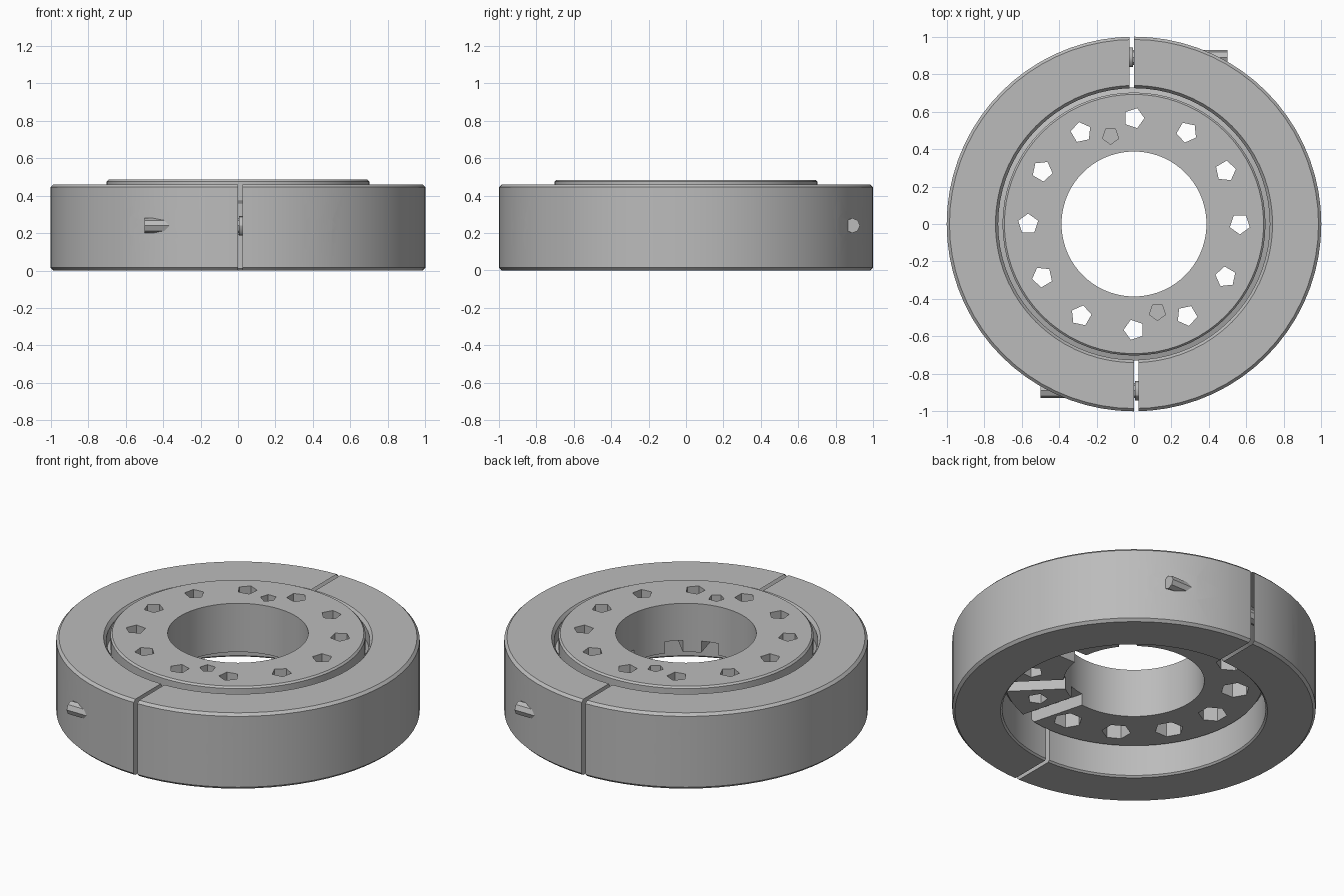
import bpy, bmesh
from math import cos, sin, pi, radians
from mathutils import Matrix, Vector

if "Cube" in bpy.data.objects:
    bpy.data.objects.remove(bpy.data.objects["Cube"])

metal = bpy.data.materials.new("plain_grey_metal")
metal.use_nodes = True
metal.diffuse_color = (0.5, 0.5, 0.5, 1)
metal.node_tree.nodes["Principled BSDF"].inputs["Base Color"].default_value = (0.5, 0.5, 0.5, 1)


def make_object(name, bm):
    bmesh.ops.recalc_face_normals(bm, faces=bm.faces)
    mesh = bpy.data.meshes.new(name)
    bm.to_mesh(mesh)
    bm.free()
    obj = bpy.data.objects.new(name, mesh)
    bpy.context.collection.objects.link(obj)
    return obj


def lathe(name, profile, steps=72, matrix=Matrix()):
    """Spin a closed (radius, height) loop into a solid ring."""
    bm = bmesh.new()
    loops = [[bm.verts.new((r * cos(2 * pi * i / steps), r * sin(2 * pi * i / steps), z))
              for r, z in profile] for i in range(steps)]
    n = len(profile)
    for i in range(steps):
        a, b = loops[i], loops[(i + 1) % steps]
        for j in range(n):
            k = (j + 1) % n
            bm.faces.new((a[j], b[j], b[k], a[k]))
    bm.transform(matrix)
    return make_object(name, bm)


def box(low, high, turn=0):
    bm = bmesh.new()
    low, high = Vector(low), Vector(high)
    bmesh.ops.create_cube(bm, size=1)
    bm.transform(Matrix.Rotation(turn, 4, "Z") @ Matrix.Translation((low + high) / 2)
                 @ Matrix.Diagonal((*(high - low), 1)))
    return make_object("cutter", bm)


def prism(radius, start, end, sides, turn=0):
    """Solid rod between two points."""
    start, end = Vector(start), Vector(end)
    axis = end - start
    bm = bmesh.new()
    bmesh.ops.create_cone(bm, cap_ends=True, segments=sides, radius1=radius,
                          radius2=radius, depth=axis.length)
    bm.transform(Matrix.Translation((start + end) / 2)
                 @ axis.to_track_quat("Z", "Y").to_matrix().to_4x4()
                 @ Matrix.Rotation(turn, 4, "Z"))
    return make_object("cutter", bm)


def carve(obj, cutters):
    for c in cutters:
        mod = obj.modifiers.new("cut", "BOOLEAN")
        mod.operation = "DIFFERENCE"
        mod.solver = "EXACT"
        mod.object = c
    graph = bpy.context.evaluated_depsgraph_get()
    baked = bpy.data.meshes.new_from_object(obj.evaluated_get(graph))
    obj.modifiers.clear()
    obj.data = baked
    for c in cutters:
        bpy.data.objects.remove(c)


def finish(obj):
    obj.data.materials.clear()
    obj.data.materials.append(metal)
    bpy.ops.object.select_all(action="DESELECT")
    obj.select_set(True)
    bpy.context.view_layer.objects.active = obj
    bpy.ops.object.shade_smooth_by_angle(angle=radians(30))


# Clamp half: split ring with a screw hole at each end, one counterbored
screw_y, screw_z = 0.89, 0.24
half = lathe("clamp_half_right", [(0.725, 0.01), (0.735, 0), (0.985, 0), (1, 0.015),
                                  (1, 0.445), (0.985, 0.46), (0.74, 0.46), (0.725, 0.44)])
carve(half, [
    box((-2, -2, -1), (0, 2, 1)),
    box((-1, -2, -1), (0.025, -0.3, 1)),
    prism(0.04, (-0.5, -screw_y, screw_z), (1.2, -screw_y, screw_z), 8),
    prism(0.04, (-0.5, screw_y, screw_z), (1.2, screw_y, screw_z), 8),
    prism(0.09, (0.19, screw_y, screw_z), (1.2, screw_y, screw_z), 10),
])
finish(half)

# Sleeve bridging the split around the screw hole
along_x = Matrix.Translation((0.005, -screw_y, screw_z)) @ Matrix.Rotation(pi / 2, 4, "Y")
sleeve = lathe("screw_sleeve_front", [(0.04, 0), (0.052, 0), (0.052, 0.022), (0.04, 0.022)],
               12, along_x)
finish(sleeve)

# The other side is the same turned half way round
for source, name in ((half, "clamp_half_left"), (sleeve, "screw_sleeve_back")):
    twin = source.copy()
    twin.data = source.data.copy()
    twin.name = name
    twin.rotation_euler.z = pi
    bpy.context.collection.objects.link(twin)

# Hub: thick bored plate seated in the clamp
hub = lathe("hub_plate", [(0.387, 0.19), (0.71, 0.19), (0.73, 0.22), (0.73, 0.36),
                          (0.702, 0.37), (0.702, 0.475), (0.692, 0.485), (0.387, 0.485)])
cutters = []
# Circle of bolt holes, wider from below
for i in range(12):
    a = i * pi / 6
    x, y = 0.565 * cos(a), 0.565 * sin(a)
    cutters.append(prism(0.056, (x, y, 0.1), (x, y, 0.6), 5, a))
    cutters.append(prism(0.08, (x, y, 0.1), (x, y, 0.33), 6, a))
# Two blind pin pockets
for s in (-1, 1):
    cutters.append(prism(0.045, (s * 0.125, -s * 0.47, 0.31), (s * 0.125, -s * 0.47, 0.6), 5))
# Radial channels on the underside
for degrees in (0, 45, 105, 135, 180, 225, 285, 315):
    cutters.append(box((0.3, -0.05, 0.1), (0.8, 0.05, 0.26), radians(degrees)))
carve(hub, cutters)
finish(hub)
